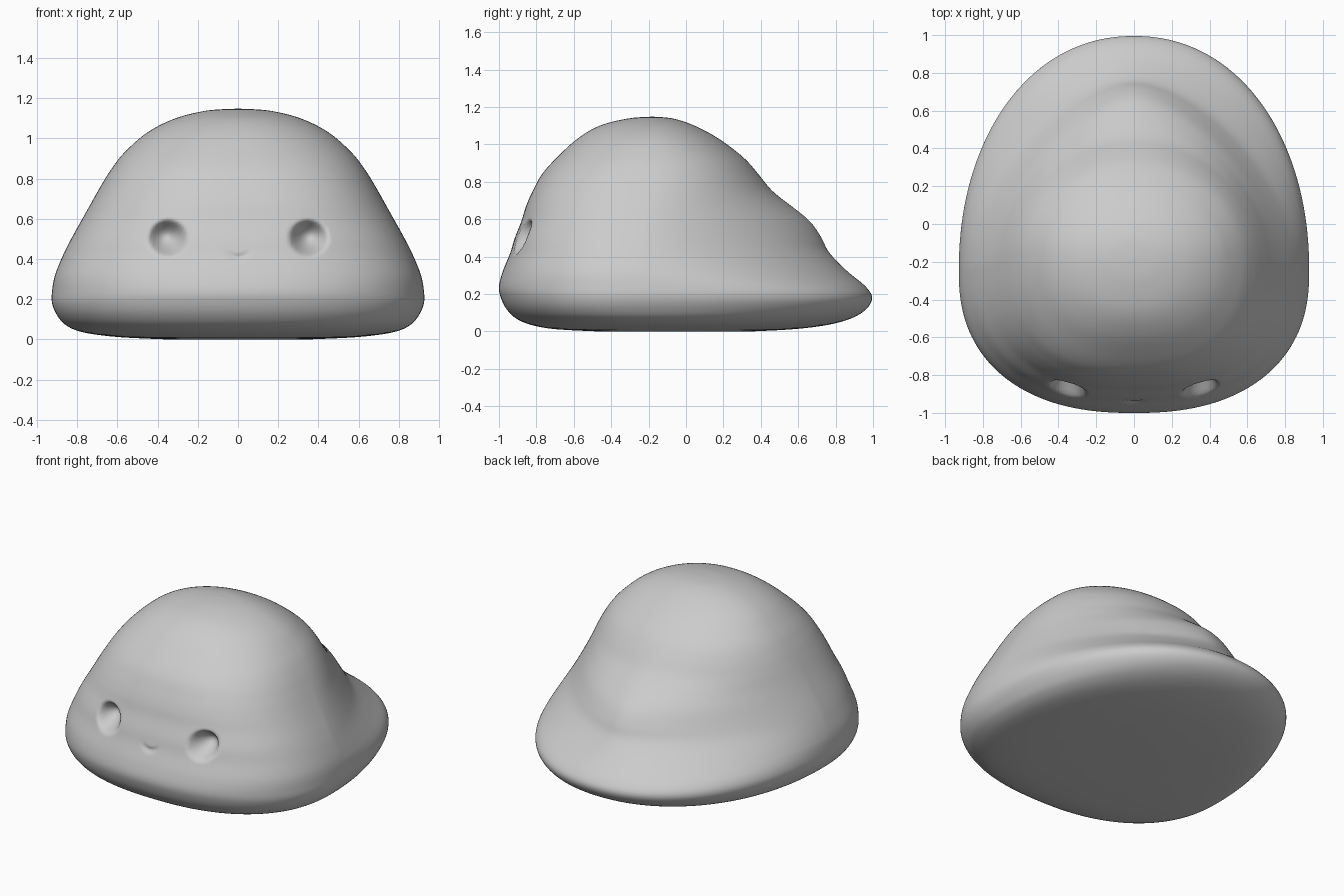
import bpy, bmesh, math

SEGS, SUB = 280, 8

# Body cross-sections: z, half width, front y, back y, y of widest point,
# roundness of the front half and of the back half
ROWS = [
    (0.000, 0.36, -0.48, 0.36, -0.10, 2.3, 2.1),
    (0.012, 0.60, -0.70, 0.58, -0.15, 2.3, 2.1),
    (0.035, 0.77, -0.83, 0.76, -0.20, 2.35, 2.1),
    (0.070, 0.855, -0.91, 0.885, -0.23, 2.35, 2.1),
    (0.120, 0.900, -0.96, 0.965, -0.25, 2.35, 2.12),
    (0.180, 0.925, -0.99, 0.995, -0.25, 2.35, 2.12),
    (0.240, 0.925, -1.00, 0.960, -0.25, 2.35, 2.08),
    (0.320, 0.910, -0.98, 0.865, -0.25, 2.4, 1.9),
    (0.420, 0.870, -0.94, 0.768, -0.24, 2.45, 1.70),
    (0.500, 0.830, -0.915, 0.728, -0.23, 2.5, 1.62),
    (0.590, 0.780, -0.88, 0.665, -0.22, 2.5, 1.62),
    (0.670, 0.735, -0.855, 0.565, -0.21, 2.5, 1.70),
    (0.750, 0.690, -0.82, 0.462, -0.20, 2.5, 1.85),
    (0.840, 0.635, -0.77, 0.388, -0.19, 2.45, 1.95),
    (0.930, 0.565, -0.69, 0.308, -0.18, 2.35, 2.0),
    (1.030, 0.450, -0.58, 0.175, -0.18, 2.2, 2.0),
    (1.100, 0.310, -0.46, 0.045, -0.18, 2.1, 2.0),
    (1.138, 0.155, -0.31, -0.07, -0.18, 2.0, 2.0),
    (1.148, 0.004, -0.184, -0.176, -0.18, 2.0, 2.0),
]


def smooth_rows(rows, sub):
    """Catmull-Rom interpolation between the key sections."""
    out = []
    for i in range(len(rows) - 1):
        quad = [rows[max(i - 1, 0)], rows[i], rows[i + 1], rows[min(i + 2, len(rows) - 1)]]
        for k in range(sub):
            t = k / sub
            out.append([0.5 * (2 * b + (c - a) * t + (2 * a - 5 * b + 4 * c - d) * t * t
                               + (3 * b - a - 3 * c + d) * t ** 3) for a, b, c, d in zip(*quad)])
    out.append(list(rows[-1]))
    return out


def dent(x, z):
    """Inward depth of the eye sockets and the small smile."""
    e = math.hypot((abs(x) - 0.35) / 0.1, (z - 0.505) / 0.095)
    depth = 0.115 * (1 - e * e) ** 1.4 if e < 1 else 0.0
    if abs(x) < 0.065:
        off = z - (0.408 + 0.03 * (x / 0.06) ** 2)
        depth += 0.014 * math.exp(-(off / 0.012) ** 2) * (1 - (x / 0.065) ** 2)
    return depth


# Body: stacked super-elliptical rings, squarer at the front than the back
bm = bmesh.new()
rings = []
for z, w, yf, yb, yc, nf, nb in smooth_rows(ROWS, SUB):
    ring = []
    for k in range(SEGS):
        a = 2 * math.pi * k / SEGS
        c, s = math.cos(a), math.sin(a)
        b, n = (yb - yc, nb) if s > 0 else (yc - yf, nf)
        r = (abs(c / w) ** n + abs(s / b) ** n) ** (-1 / n)
        x, y = r * c, yc + r * s
        if s < 0:
            y += dent(x, z)
        ring.append(bm.verts.new((x, y, max(z, 0))))
    rings.append(ring)
for lo, hi in zip(rings, rings[1:]):
    for k in range(SEGS):
        j = (k + 1) % SEGS
        bm.faces.new((lo[k], lo[j], hi[j], hi[k]))
bm.faces.new(rings[0][::-1])
bm.faces.new(rings[-1])

# Relax the upper back so the rear lump blends softly into the dome
upper_back = [v for v in bm.verts if v.co.y > -0.2 and 0.3 < v.co.z < 1.0]
for _ in range(12):
    bmesh.ops.smooth_vert(bm, verts=upper_back, factor=0.5,
                          use_axis_x=True, use_axis_y=True, use_axis_z=True)

mesh = bpy.data.meshes.new("body")
bm.to_mesh(mesh)
bm.free()
body = bpy.data.objects.new("body", mesh)
bpy.context.collection.objects.link(body)
for p in mesh.polygons:
    p.use_smooth = True
